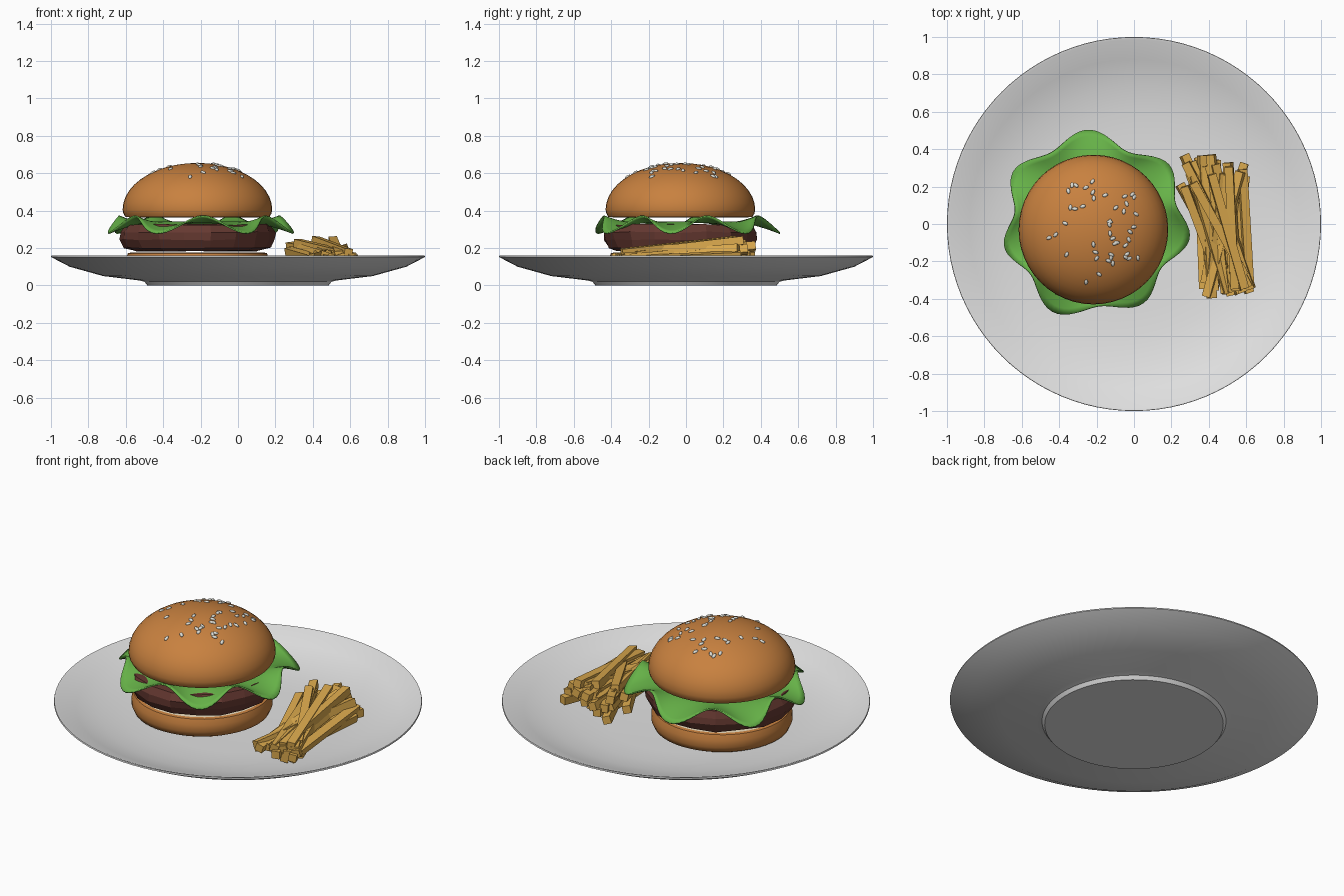
import bpy, bmesh, math, random
from mathutils import Vector, Matrix

random.seed(7)
if "Cube" in bpy.data.objects:
    bpy.data.objects.remove(bpy.data.objects["Cube"], do_unlink=True)


def material(name, r, g, b):
    m = bpy.data.materials.new(name)
    m.use_nodes = True
    m.diffuse_color = (r, g, b, 1)
    m.node_tree.nodes["Principled BSDF"].inputs["Base Color"].default_value = (r, g, b, 1)
    return m


white = material("plate white", .76, .76, .76)
crust = material("bun crust", .58, .22, .05)
crumb = material("bun crumb", .8, .68, .48)
meat = material("patty brown", .13, .04, .03)
green = material("lettuce green", .135, .45, .065)
gold = material("fry gold", .71, .4, .075)
seed_grey = material("seed cream", .72, .72, .66)

BURGER = Vector((-.217, -.03, 0))


def finish(bm, name, mats, loc=(0, 0, 0), smooth=None):
    bmesh.ops.recalc_face_normals(bm, faces=bm.faces)
    mesh = bpy.data.meshes.new(name)
    bm.to_mesh(mesh)
    bm.free()
    ob = bpy.data.objects.new(name, mesh)
    bpy.context.collection.objects.link(ob)
    ob.location = loc
    for m in mats:
        mesh.materials.append(m)
    if smooth:
        bpy.ops.object.select_all(action='DESELECT')
        ob.select_set(True)
        bpy.context.view_layer.objects.active = ob
        bpy.ops.object.shade_smooth_by_angle(angle=math.radians(smooth))
    return ob


def lathe(profile, segs, wobble=0):
    """Turn a closed (radius, height) profile whose two ends lie on the axis."""
    bm = bmesh.new()
    rings = []
    for r, z in profile:
        if r == 0:
            rings.append([bm.verts.new((0, 0, z))] * segs)
            continue
        ring = []
        for i in range(segs):
            a = math.tau * i / segs
            rr = r + random.uniform(-wobble, wobble)
            zz = z + random.uniform(-wobble, wobble) / 2
            ring.append(bm.verts.new((rr * math.cos(a), rr * math.sin(a), zz)))
        rings.append(ring)
    for lo, hi in zip(rings, rings[1:]):
        for i in range(segs):
            j = (i + 1) % segs
            bm.faces.new(dict.fromkeys((lo[i], lo[j], hi[j], hi[i])))
    return bm


# Plate with a raised foot and a thin rim
plate = [(0, 0), (.485, 0), (.5, .02), (.53, .027), (.72, .05), (.9, .1), (1, .152),
         (.998, .16), (.985, .158), (.88, .115), (.74, .078), (.6, .06), (.45, .052), (0, .05)]
finish(lathe(plate, 96), "plate", [white], smooth=28)


def paint_crumb(bm, height):
    bm.normal_update()
    for f in bm.faces:
        c = f.calc_center_median()
        if abs(c.z - height) < .004 and c.xy.length < .34:
            f.material_index = 1


# Bottom bun, crumb on its cut top
bottom = [(0, .053), (.34, .053), (.37, .068), (.384, .1), (.383, .14), (.372, .172),
          (.355, .176), (0, .176)]
bm = lathe(bottom, 48)
paint_crumb(bm, .176)
finish(bm, "bottom_bun", [crust, crumb], BURGER, 40)

# Top bun, a half ellipsoid with a tucked-in base
DOME_R, DOME_Z, DOME_H = .4, .405, .25
top = [(0, .364), (.355, .364), (.385, .366), (.396, .385)]
for k in range(11):
    t = math.pi / 2 * k / 11
    top.append((DOME_R * math.cos(t), DOME_Z + DOME_H * math.sin(t)))
top.append((0, DOME_Z + DOME_H))
bm = lathe(top, 48)
paint_crumb(bm, .364)
finish(bm, "top_bun", [crust, crumb], BURGER, 40)

# Patty, rough and faceted
patty = [(0, .183), (.34, .185), (.39, .2), (.412, .245), (.413, .285), (.39, .325), (0, .328)]
finish(lathe(patty, 18, .008), "patty", [meat], BURGER)

# Lettuce leaf: the frill droops where it reaches out
LOBES, PHASE = 7, math.radians(93)
bm = bmesh.new()
segs, steps = 112, 7
rings = []
for k in range(steps):
    u = k / (steps - 1)
    ring = []
    for i in range(segs):
        a = math.tau * i / segs
        wave = math.cos(LOBES * (a - PHASE) + .35 * math.sin(2 * a))
        r = .3 + u * (.172 + .036 * wave + .012 * math.sin(3 * a + 1))
        z = .337 - .012 * u - u ** 1.5 * .046 * wave
        ring.append(bm.verts.new((r * math.cos(a), r * math.sin(a), z)))
    rings.append(ring)
bm.faces.new(rings[0])
for a, b in zip(rings, rings[1:]):
    for i in range(segs):
        j = (i + 1) % segs
        bm.faces.new((a[i], a[j], b[j], b[i]))
leaf = finish(bm, "lettuce", [green], BURGER + Vector((.005, .03, 0)), 60)
solid = leaf.modifiers.new("thickness", 'SOLIDIFY')
solid.thickness = .008
solid.offset = 0

# Sesame seeds scattered over the crown
bm = bmesh.new()
for i in range(46):
    r = .285 * math.sqrt(random.uniform(.01, 1))
    a = random.uniform(0, math.tau)
    h = math.sqrt(1 - (r / DOME_R) ** 2)
    p = Vector((r * math.cos(a), r * math.sin(a), DOME_Z + DOME_H * h))
    n = Vector((p.x / DOME_R ** 2, p.y / DOME_R ** 2, h / DOME_H))
    mat = (Matrix.Translation(p) @ n.to_track_quat('Z', 'Y').to_matrix().to_4x4()
           @ Matrix.Rotation(random.uniform(0, math.tau), 4, 'Z')
           @ Matrix.Diagonal((.017, .01, .008, 1)))
    bmesh.ops.create_uvsphere(bm, u_segments=8, v_segments=6, radius=1, matrix=mat)
finish(bm, "sesame_seeds", [seed_grey], BURGER, 60)

# Fries: a loose bundle of square sticks crossing near the middle
bm = bmesh.new()
COUNT = 32
for i in range(COUNT):
    level = i / (COUNT - 1)
    spread = 1 - .25 * level
    back = Vector((.42 + random.uniform(-.21, .2) * spread, random.uniform(.2, .38), 0))
    front = Vector((.51 + random.uniform(-.17, .14) * spread, random.uniform(-.4, -.24), 0))
    back.z = .09 + .14 * level + random.uniform(0, .02)
    front.z = .085 + .07 * level + random.uniform(0, .02)
    d = back - front
    mat = (Matrix.Translation((back + front) / 2) @ d.to_track_quat('Y', 'Z').to_matrix().to_4x4()
           @ Matrix.Rotation(random.uniform(-.4, .4), 4, 'Y')
           @ Matrix.Diagonal((.045, d.length, .045, 1)))
    bmesh.ops.create_cube(bm, size=1, matrix=mat)
finish(bm, "fries", [gold])
